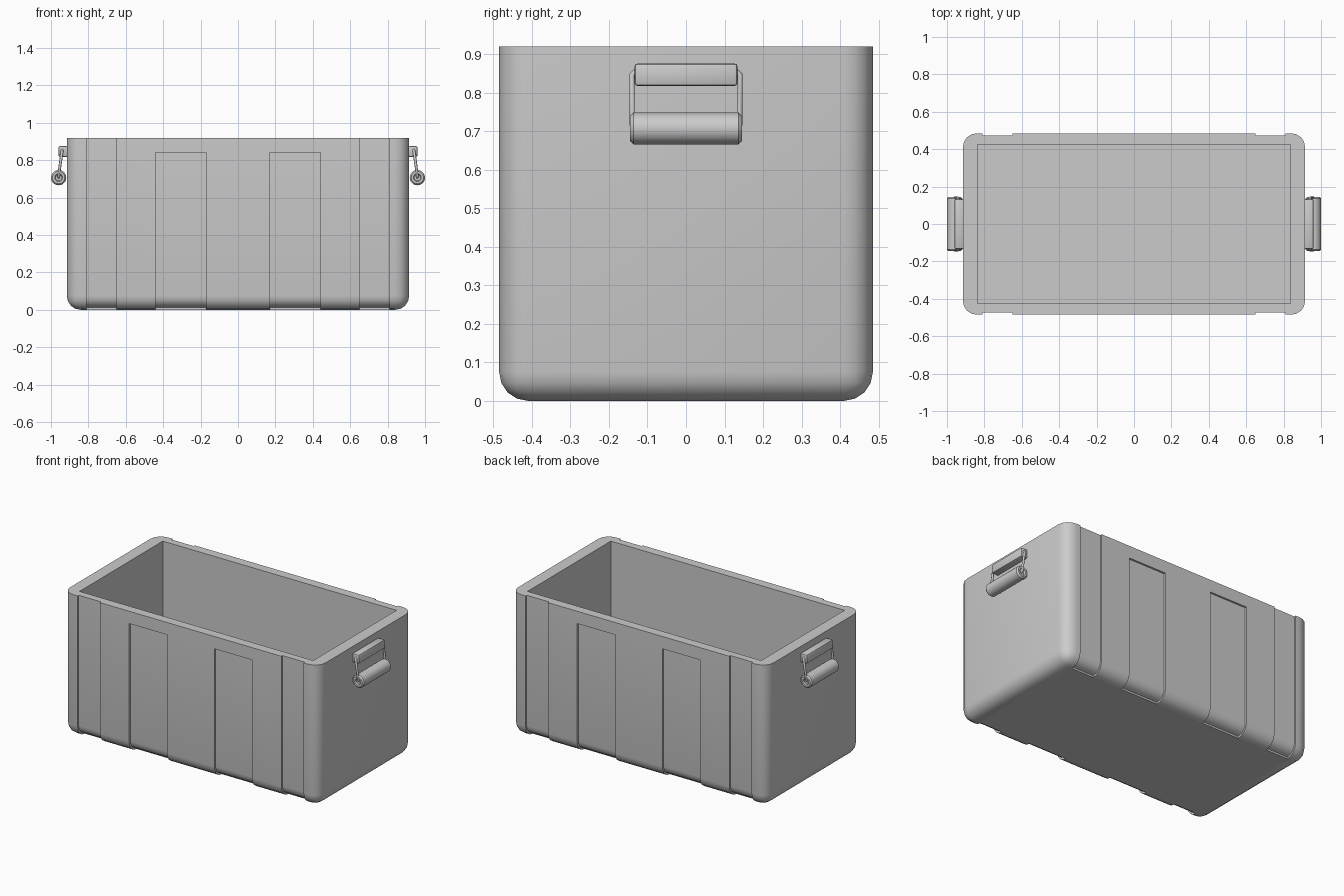
import bpy, bmesh, math

if "Cube" in bpy.data.objects:
    bpy.data.objects.remove(bpy.data.objects["Cube"])

HX, HY, H = 0.915, 0.485, 0.92   # body half sizes and height
R, DEPTH = 0.075, 0.012          # edge rounding, recess depth


def mesh_object(name, bm):
    bmesh.ops.recalc_face_normals(bm, faces=bm.faces[:])
    mesh = bpy.data.meshes.new(name)
    bm.to_mesh(mesh)
    bm.free()
    ob = bpy.data.objects.new(name, mesh)
    bpy.context.collection.objects.link(ob)
    return ob


def box(x0, x1, y0, y1, z0, z1):
    bm = bmesh.new()
    bmesh.ops.create_cube(bm, size=1)
    for v in bm.verts:
        v.co = ((x0 + x1) / 2 + v.co.x * (x1 - x0),
                (y0 + y1) / 2 + v.co.y * (y1 - y0),
                (z0 + z1) / 2 + v.co.z * (z1 - z0))
    return bm


def activate(ob):
    bpy.ops.object.select_all(action='DESELECT')
    ob.select_set(True)
    bpy.context.view_layer.objects.active = ob


def smooth(ob, angle=30):
    activate(ob)
    bpy.ops.object.shade_smooth_by_angle(angle=math.radians(angle))


def cut(ob, cutter):
    activate(ob)
    mod = ob.modifiers.new("cut", 'BOOLEAN')
    mod.operation, mod.solver, mod.object = 'DIFFERENCE', 'EXACT', cutter
    bpy.ops.object.modifier_apply(modifier=mod.name)
    bpy.data.objects.remove(cutter, do_unlink=True)


def recess_cutter(x0, x1, top, side):
    # Profile hugs the wall and bottom curve at a constant depth
    r = R - DEPTH
    pts = [(HY - DEPTH, top)]
    for i in range(5):
        a = math.radians(22.5 * i)
        pts.append((HY - R + r * math.cos(a), R - r * math.sin(a)))
    pts += [(HY - R, -0.1), (HY + 0.1, -0.1), (HY + 0.1, top)]
    bm = bmesh.new()
    face = bm.faces.new([bm.verts.new((x0, side * y, z)) for y, z in pts])
    ext = bmesh.ops.extrude_face_region(bm, geom=[face])
    for v in ext["geom"]:
        if isinstance(v, bmesh.types.BMVert):
            v.co.x = x1
    return mesh_object("recess_cutter", bm)


# Body: block with rounded upright and bottom edges, hollowed out
bm = box(-HX, HX, -HY, HY, 0, H)
edges = [e for e in bm.edges if not all(v.co.z > H - 0.01 for v in e.verts)]
bmesh.ops.bevel(bm, geom=edges, offset=R, segments=4, profile=0.5, affect='EDGES')
body = mesh_object("crate_body", bm)
cut(body, mesh_object("cavity_cutter", box(-0.837, 0.837, -0.426, 0.426, 0.07, H + 0.1)))

# Recessed panels on front and back
for side in (-1, 1):
    for x0, x1, top in ((0.65, 0.81, H + 0.1), (0.17, 0.44, 0.84)):
        for s in (-1, 1):
            cut(body, recess_cutter(s * x0, s * x1, top, side))
smooth(body)

# Handles on both ends
for s, label in ((-1, "left"), (1, "right")):
    # Mount block
    xs = sorted((s * 0.91, s * 0.96))
    bm = box(xs[0], xs[1], -0.134, 0.134, 0.817, 0.876)
    bmesh.ops.bevel(bm, geom=bm.edges[:], offset=0.009, segments=2, profile=0.5, affect='EDGES')
    smooth(mesh_object(label + "_handle_mount", bm))

    # Grip: lathed profile with chamfered, dished ends
    half = [(0.0, 0.134), (0.017, 0.134), (0.021, 0.145), (0.033, 0.145), (0.041, 0.136)]
    prof = half + [(r, -y) for r, y in reversed(half)]
    bm = bmesh.new()
    vs = [bm.verts.new((s * 0.959 + r, y, 0.707)) for r, y in prof]
    es = [bm.edges.new(p) for p in zip(vs, vs[1:])]
    bmesh.ops.spin(bm, geom=vs + es, cent=(s * 0.959, 0, 0.707), axis=(0, 1, 0),
                   angle=math.tau, steps=20, use_duplicate=False)
    bmesh.ops.remove_doubles(bm, verts=bm.verts[:], dist=0.0005)
    smooth(mesh_object(label + "_handle_grip", bm))

    # Wire loop joining mount and grip
    path = [(0.94, -0.128, 0.857), (0.941, -0.14, 0.846), (0.959, -0.14, 0.718),
            (0.959, -0.13, 0.707)]
    path += [(x, -y, z) for x, y, z in reversed(path)]
    cu = bpy.data.curves.new(label + "_handle_wire", 'CURVE')
    cu.dimensions = '3D'
    cu.bevel_depth, cu.bevel_resolution = 0.0075, 2
    sp = cu.splines.new('POLY')
    sp.points.add(len(path) - 1)
    for p, (x, y, z) in zip(sp.points, path):
        p.co = (s * x, y, z, 1)
    sp.use_cyclic_u = True
    wire = bpy.data.objects.new(label + "_handle_wire", cu)
    bpy.context.collection.objects.link(wire)
